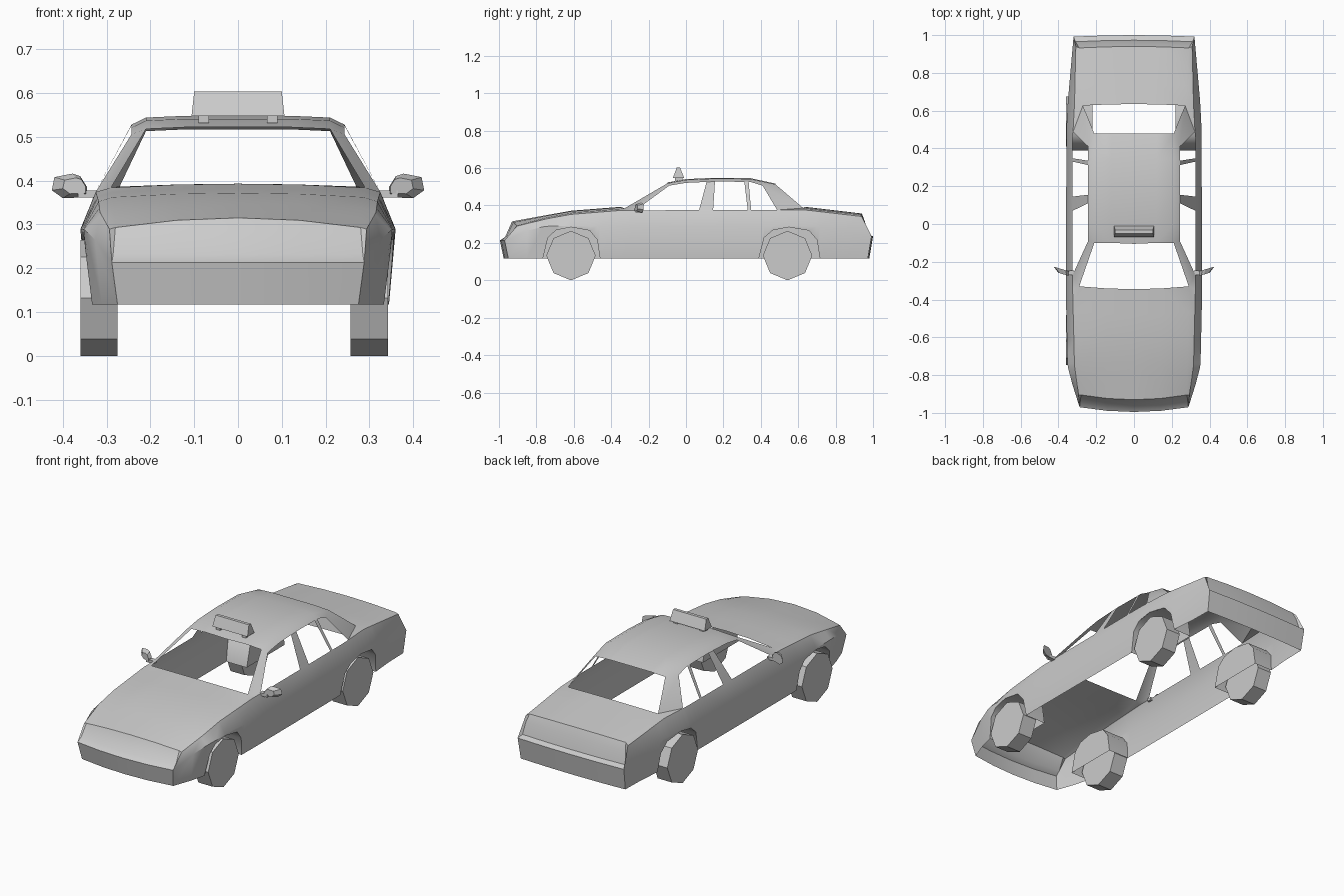
import bpy, bmesh, math
from mathutils import Vector

if "Cube" in bpy.data.objects:
    bpy.data.objects.remove(bpy.data.objects["Cube"])

paint = bpy.data.materials.new("plain_grey")
paint.use_nodes = True
GREY = (0.6, 0.6, 0.6, 1)
paint.diffuse_color = GREY
paint.node_tree.nodes["Principled BSDF"].inputs["Base Color"].default_value = GREY


def make(name, faces, mirror=False, smooth=None):
    """Build one object from a list of faces given as point lists."""
    bm = bmesh.new()
    for pts in faces:
        bm.faces.new([bm.verts.new(p) for p in pts])
    bmesh.ops.remove_doubles(bm, verts=bm.verts, dist=0.0005)
    bmesh.ops.recalc_face_normals(bm, faces=bm.faces)
    mesh = bpy.data.meshes.new(name)
    bm.to_mesh(mesh)
    bm.free()
    mesh.materials.append(paint)
    if smooth:
        mesh.shade_smooth()
        mesh.set_sharp_from_angle(angle=math.radians(smooth))
    obj = bpy.data.objects.new(name, mesh)
    bpy.context.collection.objects.link(obj)
    if mirror:
        obj.modifiers.new("mirror", "MIRROR")
    return obj


def loft(rows, closed=False):
    """Quads between successive rows of points."""
    faces = []
    for a, b in zip(rows, rows[1:]):
        n = min(len(a), len(b))
        for i in range(n if closed else n - 1):
            j = (i + 1) % n
            faces.append([a[i], a[j], b[j], b[i]])
    return faces


def prism(a, b):
    return loft([a, b], closed=True) + [a, b]


def at(table, y):
    """Linear interpolation in a table of (y, value)."""
    for (y0, v0), (y1, v1) in zip(table, table[1:]):
        if y <= y1:
            t = max(0, (y - y0) / (y1 - y0))
            return v0 + (v1 - v0) * t
    return table[-1][1]


# Body guide curves along the length
SILL = 0.117
ARCH = [(-.15, SILL), (-.123, .228), (-.08, .268), (0, .284),
        (.1, .266), (.14, .217), (.155, SILL)]
arches = [[(c + y * s, z) for y, z in ARCH] for c, s in ((-.615, 1), (.55, 1.07))]
bottom = [(-1, SILL)] + arches[0] + arches[1] + [(1, SILL)]
width = [(-.95, .3), (-.75, .352), (-.4, .36), (.5, .358), (.65, .35), (.97, .322)]
waist = [(-.93, .225), (-.84, .27), (-.75, .289), (.75, .289), (.94, .24)]
belt = [(-.93, .29), (-.75, .315), (-.34, .325), (.45, .325), (.63, .315), (.94, .308)]
deck_x = [(-.93, .28), (-.34, .29), (.63, .27), (.94, .29)]
deck_z = [(-.93, .315), (-.615, .372), (-.345, .393), (.635, .393), (.94, .357)]
crown = [(-.93, .022), (-.75, .01), (.94, .006)]


def skin_x(y, z):
    w = at(width, y)
    return w - .015 * max(0, .289 - z) / .17


def belt_point(y):
    return (at(belt, y), y, at(deck_z, y) - at(crown, y) - .01)


def side_row(y):
    zb = at(bottom, y)
    return [(skin_x(y, zb), y, zb), (at(width, y), y, at(waist, y)), belt_point(y)]


def deck_row(y):
    x, z, c = at(deck_x, y), at(deck_z, y), at(crown, y)
    bow = .025 if y < -.9 else (.015 if y < 0 else -.008)
    return [belt_point(y)] + [(x * f, y + bow * f * f, z - c * f * f) for f in (1, .5, 0)]


def end_panel(rows, bow, drop):
    """Front or rear face; the last column is the corner."""
    return [[(x * f, y + bow * f * f, z - (drop * f * f if i == len(rows) - 1 else 0))
             for f in (0, .5, 1)] for i, (x, y, z) in enumerate(rows)]


HOOD_END, TRUNK_START, NOSE, TAIL = -.345, .635, -.93, .94
front = end_panel([(.275, -.975, SILL), (.288, -.995, .213), (.285, -.967, .232),
                   (.28, NOSE, .315)], .025, .022)
rear = end_panel([(.315, .98, SILL), (.32, 1, .235), (.31, .973, .247),
                  (.3, .957, .313), (.29, TAIL, .357)], -.008, .006)

stations = sorted({-.85, HOOD_END, -.27, -.1, .07, .145, .33, .487, TRUNK_START, .84}
                  | {y for a in arches for y, z in a})
sides = [side_row(y) for y in stations]
nose_side = [front[0][-1], front[1][-1], belt_point(NOSE + .025)]
tail_side = [rear[0][-1], rear[1][-1], belt_point(TAIL)]
faces = loft([nose_side] + sides + [tail_side])

# Hood, trunk lid and end panels
hood = [deck_row(y) for y in [NOSE, -.85, -.75, -.615, -.48, HOOD_END]]
hood[0][0] = nose_side[2]
trunk = [deck_row(y) for y in (TRUNK_START, .74, .84, TAIL)]
faces += loft(hood) + loft(trunk) + loft(front) + loft(rear)
faces.append([r[-1] for r in front[1:]] + [nose_side[2]])
faces.append([r[-1] for r in rear[1:]] + [tail_side[2]])

# Roof
roof_z = [(-.1, .522), (0, .541), (.155, .548), (.345, .546), (.478, .517)]
roof = []
for y, z in roof_z:
    edge_y = min(max(y, -.09), .41)
    roof.append([(0, y - (.005 if y < 0 else 0), z), (.12, y, z), (.21, y, z - .004),
                 (.243, edge_y, max(z - .02, .506))])
faces += loft(roof)


def roof_edge(y):
    return (.243, y, at(roof_z, y) - .02)


# Windscreen pillars, rear pillars and door pillars
cowl, shelf = hood[-1][1], trunk[0][1]
faces += [[cowl, belt_point(-.27), roof[0][3], roof[0][2]],
          [cowl, belt_point(HOOD_END), belt_point(-.27)],
          [roof[-1][3], belt_point(.487), shelf, roof[-1][2]],
          [belt_point(.487), belt_point(TRUNK_START), shelf]]
for low0, low1, top0, top1 in ((.07, .145, .11, .155), (.33, .348, .312, .335)):
    faces.append([belt_point(low0), belt_point(low1), roof_edge(top1), roof_edge(top0)])
make("car_body", faces, mirror=True, smooth=35)

# Wheel housings: arch tunnels closed on the inner side
for name, arch in zip(("front", "rear"), arches):
    outer = [(skin_x(y, z), y, z) for y, z in arch]
    inner = [(.22, y, z) for y, z in arch]
    make(name + "_wheel_housings", loft([outer, inner]) + [inner], mirror=True, smooth=35)

# Eight-sided wheels
R = .132
for name, cy in (("front", -.615), ("rear", .543)):
    for side, x0, x1 in (("left", .257, .343), ("right", -.36, -.275)):
        rings = [[(x, cy + R * math.sin(k * math.pi / 4), R - R * math.cos(k * math.pi / 4))
                  for k in range(8)] for x in (x0, x1)]
        make(name + "_" + side + "_wheel", prism(*rings))

# Door mirrors: slanted head on a short stem
outline = [(.345, .362), (.345, .386), (.36, .41), (.378, .416),
           (.419, .408), (.425, .378), (.4, .36)]
back = [Vector((x, -.25 + (x - .345) * .3, z)) for x, z in outline]
centre = sum(back, Vector()) / len(back)
cap = [centre + (p - centre) * .65 + Vector((-.01, -.028, 0)) for p in back]
stem = [[(x, y, z) for y, z in ((-.27, .362), (-.245, .362), (-.245, .378), (-.27, .378))]
        for x in (.318, .365)]
make("door_mirrors", prism(back, cap) + prism(*stem), mirror=True)

# Roof sign with two feet
sign = [[(-x, y0, z), (x, y0, z), (x, y1, z), (-x, y1, z)]
        for x, y0, y1, z in ((.106, -.07, -.01, .548), (.1, -.049, -.032, .603))]
make("roof_sign", prism(*sign))
foot = [[(x, y, z) for x, y in ((.066, -.06), (.09, -.06), (.09, -.02), (.066, -.02))]
        for z in (.532, .549)]
make("sign_feet", prism(*foot), mirror=True)
